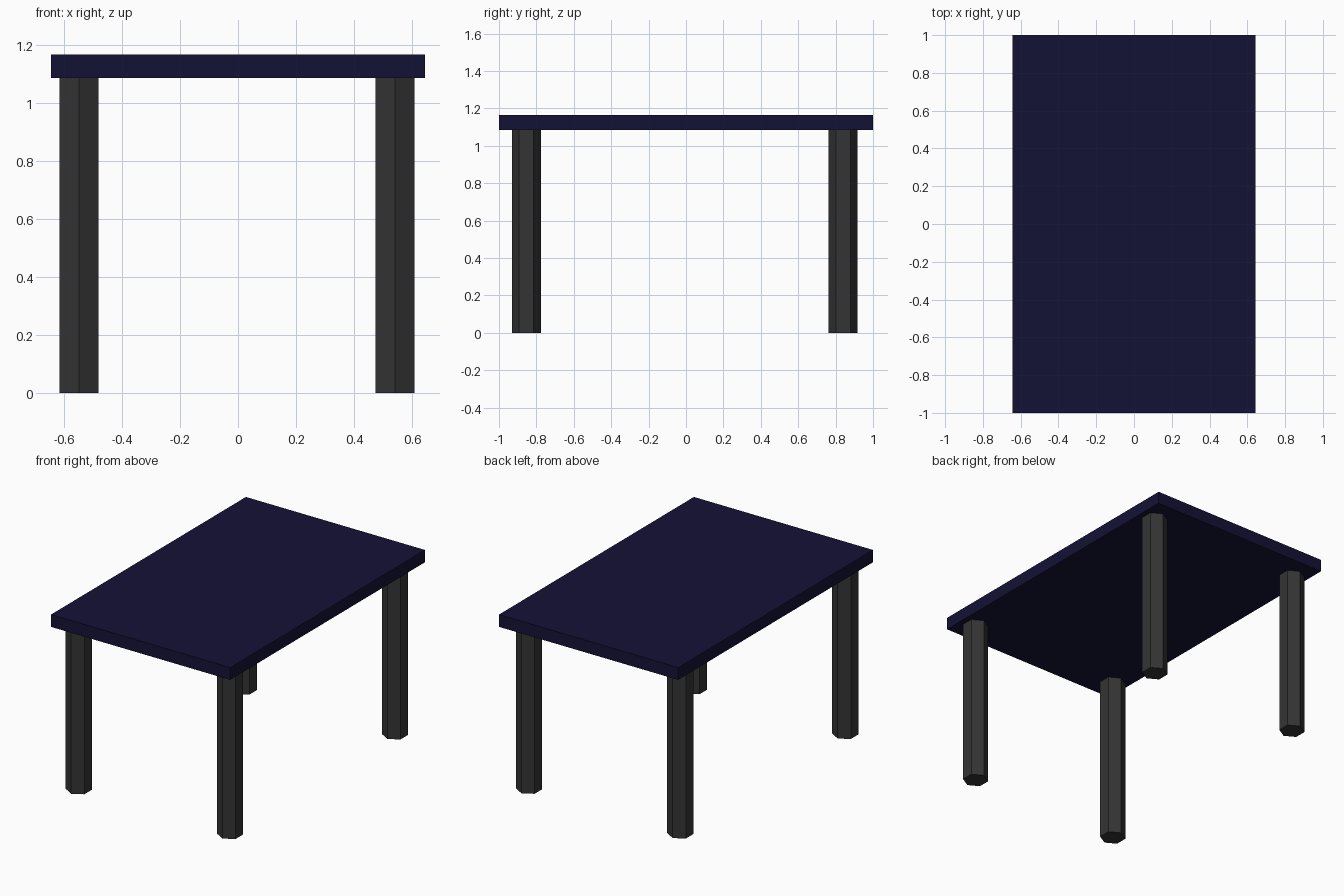
import bpy
import math

if "Cube" in bpy.data.objects:
    bpy.data.objects.remove(bpy.data.objects["Cube"])


def material(name, color):
    m = bpy.data.materials.new(name)
    m.diffuse_color = color
    m.use_nodes = True
    m.node_tree.nodes["Principled BSDF"].inputs["Base Color"].default_value = m.diffuse_color
    return m


navy = material("navy", (0.007, 0.006, 0.036, 1))
charcoal = material("charcoal", (0.034, 0.034, 0.034, 1))

TOP_Z, UNDER_Z = 1.165, 1.085

# Flat rectangular tabletop
bpy.ops.mesh.primitive_cube_add(size=1, location=(0, 0, (TOP_Z + UNDER_Z) / 2))
top = bpy.context.object
top.name = "tabletop"
top.scale = (1.287, 2.0, TOP_Z - UNDER_Z)
top.data.materials.append(navy)

# Four hexagonal legs, corners pointing along y
for side, x in (("left", -0.547), ("right", 0.54)):
    for end, y in (("front", -0.853), ("back", 0.84)):
        bpy.ops.mesh.primitive_cylinder_add(
            vertices=6, radius=0.0775, depth=UNDER_Z, location=(x, y, UNDER_Z / 2))
        leg = bpy.context.object
        leg.name = f"{end}_{side}_leg"
        xs = [v.co.x for v in leg.data.vertices]
        # Turn the hexagon if its corners lie along x
        if max(xs) > 0.075:
            leg.rotation_euler.z = math.radians(30)
        leg.data.materials.append(charcoal)
